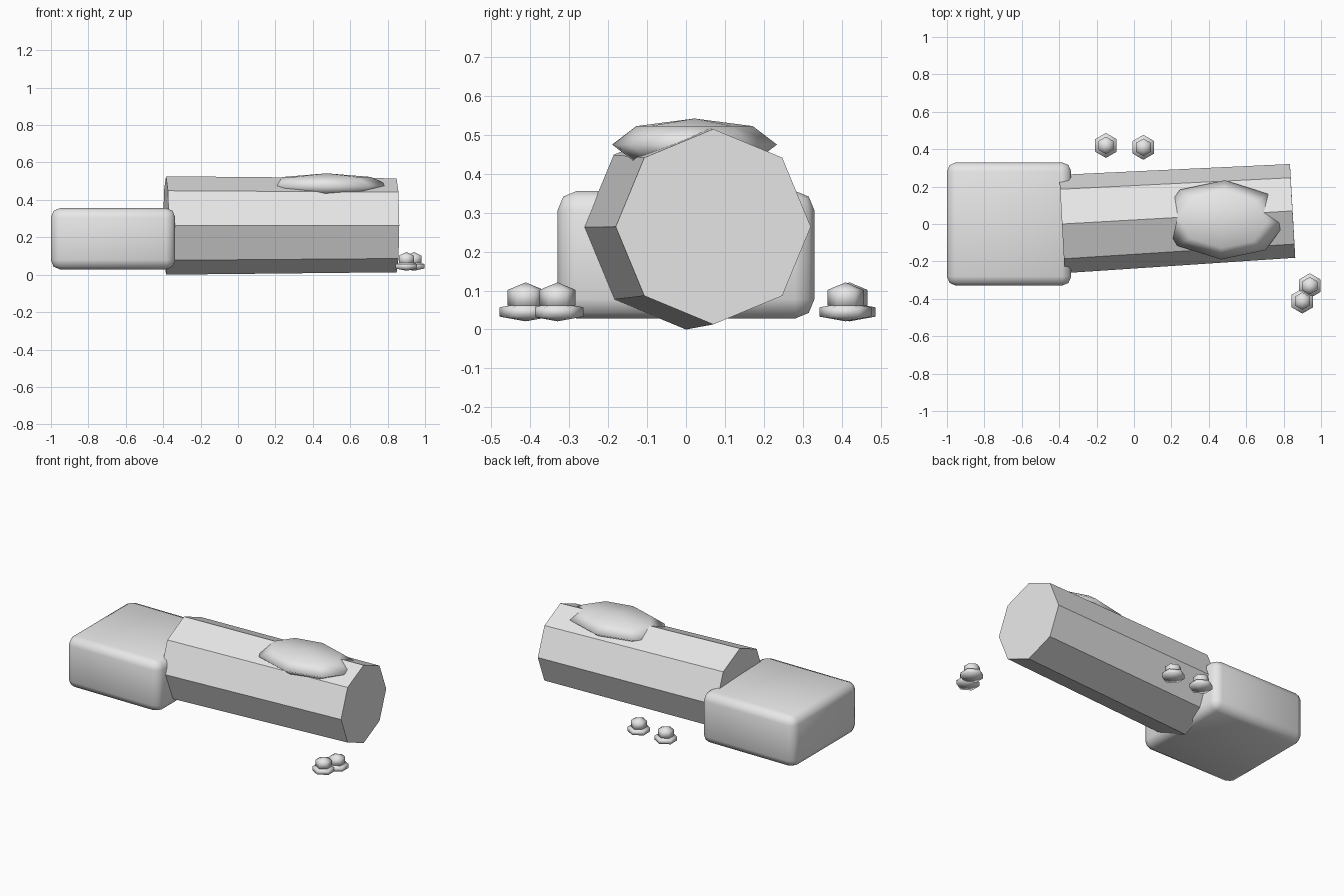
import bpy, bmesh, math
from mathutils import Vector, Matrix

if "Cube" in bpy.data.objects:
    bpy.data.objects.remove(bpy.data.objects["Cube"])

grey = bpy.data.materials.new("plain grey")
grey.diffuse_color = (0.8, 0.8, 0.8, 1)
grey.use_nodes = True
grey.node_tree.nodes["Principled BSDF"].inputs["Base Color"].default_value = grey.diffuse_color


def make_object(name, bm, smooth):
    bmesh.ops.recalc_face_normals(bm, faces=bm.faces[:])
    for f in bm.faces:
        f.smooth = smooth
    mesh = bpy.data.meshes.new(name)
    bm.to_mesh(mesh)
    bm.free()
    mesh.materials.append(grey)
    obj = bpy.data.objects.new(name, mesh)
    bpy.context.collection.objects.link(obj)
    return obj


def ball(bm, centre, radii, segments, rings, turn=0.0):
    """Low-poly ellipsoid with a vertex on the +y axis before turning."""
    made = bmesh.ops.create_uvsphere(bm, u_segments=segments, v_segments=rings, radius=1)["verts"]
    # align the first corner of the widest ring with +y
    ref = max(made, key=lambda v: v.co.xy.length)
    align = math.pi / 2 - math.atan2(ref.co.y, ref.co.x)
    m = (Matrix.Translation(centre) @ Matrix.Rotation(turn, 4, 'Z')
         @ Matrix.Diagonal((*radii, 1)) @ Matrix.Rotation(align, 4, 'Z'))
    bmesh.ops.transform(bm, matrix=m, verts=made)


# Tapered eight-sided log lying between two end points
start, end = Vector((-0.385, 0.0, 0.263)), Vector((0.848, 0.07, 0.264))
axis = (end - start).normalized()
side = Vector((0, 0, 1)).cross(axis).normalized()
up = axis.cross(side)
bm = bmesh.new()
loops = []
for centre, r in ((start, 0.263), (end, 0.251)):
    loops.append([bm.verts.new(centre + r * (math.cos(a) * side + math.sin(a) * up))
                  for a in (i * math.pi / 4 for i in range(8))])
for i in range(8):
    j = (i + 1) % 8
    bm.faces.new((loops[0][i], loops[0][j], loops[1][j], loops[1][i]))
for loop in loops:
    bm.faces.new(loop)
make_object("log", bm, False)

# Rounded block at the end of the log
bm = bmesh.new()
bmesh.ops.create_cube(bm, size=1, matrix=Matrix.Translation((-0.668, 0, 0.192))
                      @ Matrix.Diagonal((0.665, 0.66, 0.328, 1)))
bmesh.ops.bevel(bm, geom=bm.edges[:], offset=0.05, segments=2, profile=0.5, affect='EDGES')
make_object("rounded_block", bm, True)

# Flattened mound on top of the log
bm = bmesh.new()
ball(bm, (0.475, 0.022, 0.475), (0.335, 0.212, 0.067), 8, 4, -0.05)
make_object("moss_mound", bm, True)

# Small mushrooms: wide flat disc with a rounder bead above
for n, (x, y) in enumerate(((-0.15, 0.42), (0.05, 0.41), (0.94, -0.33), (0.90, -0.412))):
    bm = bmesh.new()
    ball(bm, (x, y, 0.045), (0.077, 0.077, 0.024), 6, 3)
    ball(bm, (x, y, 0.082), (0.054, 0.054, 0.039), 6, 3)
    make_object(f"mushroom_{n + 1}", bm, True)
